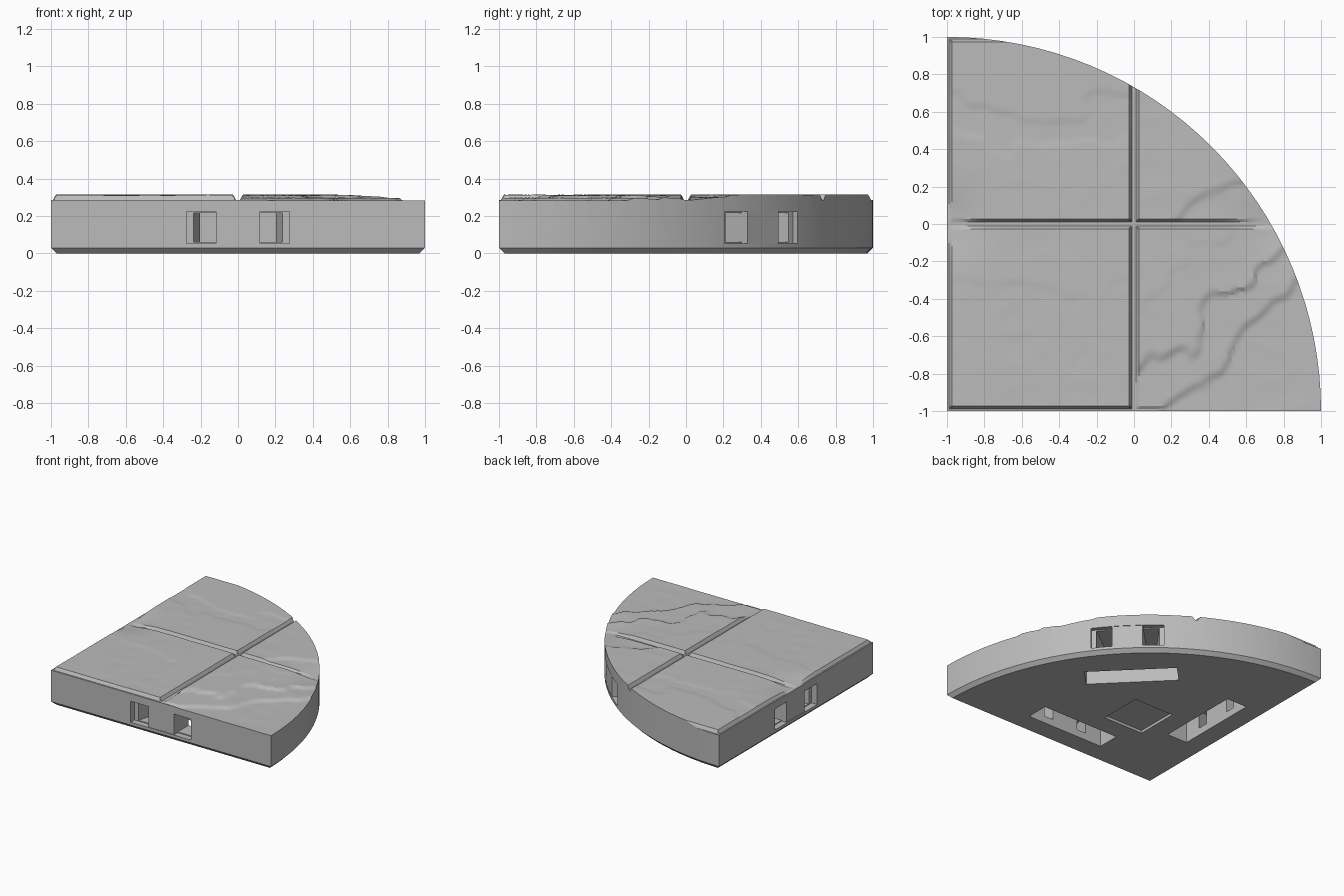
import bpy, bmesh, math
from mathutils import Matrix, Vector, noise

cube = bpy.data.objects.get("Cube")
if cube:
    bpy.data.objects.remove(cube)

stone = bpy.data.materials.new("stone_grey")
stone.use_nodes = True
colour = (0.5, 0.5, 0.5, 1)
stone.diffuse_color = colour
stone.node_tree.nodes["Principled BSDF"].inputs["Base Color"].default_value = colour


def make_object(name, bm):
    bmesh.ops.recalc_face_normals(bm, faces=bm.faces)
    mesh = bpy.data.meshes.new(name)
    bm.to_mesh(mesh)
    bm.free()
    mesh.materials.append(stone)
    obj = bpy.data.objects.new(name, mesh)
    bpy.context.collection.objects.link(obj)
    return obj


def loft(name, rings, matrix=Matrix()):
    """Closed solid through rings of equal point count."""
    bm = bmesh.new()
    loops = [[bm.verts.new(matrix @ Vector(p)) for p in ring] for ring in rings]
    count = len(loops[0])
    for low, high in zip(loops, loops[1:]):
        for i in range(count):
            j = (i + 1) % count
            bm.faces.new((low[i], low[j], high[j], high[i]))
    bm.faces.new(loops[0])
    bm.faces.new(loops[-1])
    return make_object(name, bm)


def prism(name, outline, bottom, top, matrix=Matrix()):
    return loft(name, [[(x, y, z) for x, y in outline] for z in (bottom, top)], matrix)


def rect(half, near, far, far_half=None):
    wide = half if far_half is None else far_half
    return [(-half, near), (half, near), (wide, far), (-wide, far)]


def combine(target, tool, operation):
    mod = target.modifiers.new("cut", "BOOLEAN")
    mod.object, mod.operation, mod.solver = tool, operation, "EXACT"
    bpy.context.view_layer.objects.active = target
    bpy.ops.object.modifier_apply(modifier=mod.name)
    bpy.data.objects.remove(tool)


# Quarter-round body with a chamfered foot
def quarter(radius, limit, z, steps=32):
    points = [(limit, limit, z)]
    for i in range(steps + 1):
        a = math.pi / 2 * i / steps
        points.append((max(limit, radius * math.cos(a) - 1),
                       max(limit, radius * math.sin(a) - 1), z))
    return points


tile = loft("floor_tile", [quarter(1.97, -0.97, 0), quarter(2, -1, 0.03), quarter(2, -1, 0.5)])

# Connector sockets: face recess, tapered throat, slot open below, centre post
mid = math.sqrt(2) - 1
sides = [("front", (0, -1), 0, 0), ("right", (-1, 0), -90, 0), ("curved", (mid, mid), 135, 0.09)]
for side, (x, y), angle, extra in sides:
    frame = Matrix.Translation((x, y, 0)) @ Matrix.Rotation(math.radians(angle), 4, "Z")
    near = 0.19 + extra
    combine(tile, prism("recess", rect(0.275, -0.1, 0.05), 0.053, 0.225, frame), "DIFFERENCE")
    combine(tile, prism("throat", rect(0.24, 0.04, near + 0.01, 0.2), 0.06, 0.217, frame), "DIFFERENCE")
    combine(tile, prism("slot", rect(0.35, near, near + 0.185), -0.1, 0.22, frame), "DIFFERENCE")
    prism(side + "_socket_post", rect(0.117, 0.004, near), 0.054, 0.224, frame)

# Shallow square recess underneath
combine(tile, prism("under_recess", [(-0.46, -0.46), (-0.1, -0.46), (-0.1, -0.1), (-0.46, -0.1)],
                    -0.1, 0.022), "DIFFERENCE")


# Weathered slab surface
def smooth(low, high, value):
    t = min(1, max(0, (value - low) / (high - low)))
    return t * t * (3 - 2 * t)


def ledge(value, start, drop):
    return drop * smooth(start, start + 0.035, value)


def height(x, y):
    wobble = (0.13 * noise.noise((x * 3, y * 3, 1.5))
              + 0.07 * noise.noise((x * 8, y * 8, 4)))
    diagonal = 0.7 * (x - y) + wobble
    worn = 0.0
    if x > 0 and y < 0:
        worn += ledge(diagonal, 0.6, 0.014) + ledge(diagonal, 0.85, 0.014)
        worn += ledge(diagonal, 0.34, 0.003)
    elif x > 0:
        worn += ledge(diagonal, 0.2, 0.01) + ledge(diagonal, 0.45, 0.01)
    elif y > 0:
        worn += ledge(y + wobble, 0.43, 0.004) - ledge(y + wobble, 0.63, 0.006)
    else:
        worn += ledge(-y + wobble, 0.3, 0.003) - ledge(x + wobble, -0.35, 0.002)
    worn += 0.024 * math.exp(-((x + 1) ** 2 + y * y) / 0.03)
    worn += 0.02 * math.exp(-((x - 0.75) ** 2 + y * y) / 0.03)
    worn += 0.003 * abs(noise.noise((x * 4 + 5, y * 6, 0)))
    surface = 0.315 - max(0, worn)
    gap = min(abs(v - line) for v in (x, y) for line in (-1, 0, 1))
    floor = 0.287
    return min(surface, floor + (surface - floor) * smooth(0.011, 0.027, gap))


lines = {round(i * 0.02, 3) for i in range(-52, 53)}
for line in (-1, 0, 1):
    lines |= {round(line + s * d, 3) for s in (-1, 1) for d in (0.011, 0.027)}
lines = sorted(lines)
bm = bmesh.new()
grid = [[bm.verts.new((x, y, height(x, y))) for x in lines] for y in lines]
for row, above in zip(grid, grid[1:]):
    for i in range(len(lines) - 1):
        bm.faces.new((row[i], row[i + 1], above[i + 1], above[i]))
rim = [e for e in bm.edges if e.is_boundary]
skirt = bmesh.ops.extrude_edge_only(bm, edges=rim)["geom"]
for v in skirt:
    if isinstance(v, bmesh.types.BMVert):
        v.co.z = -0.3
bmesh.ops.holes_fill(bm, edges=[e for e in bm.edges if e.is_boundary], sides=0)
combine(tile, make_object("weathered_surface", bm), "INTERSECT")

bpy.ops.object.select_all(action="DESELECT")
tile.select_set(True)
bpy.context.view_layer.objects.active = tile
bpy.ops.object.shade_smooth_by_angle(angle=math.radians(25))
